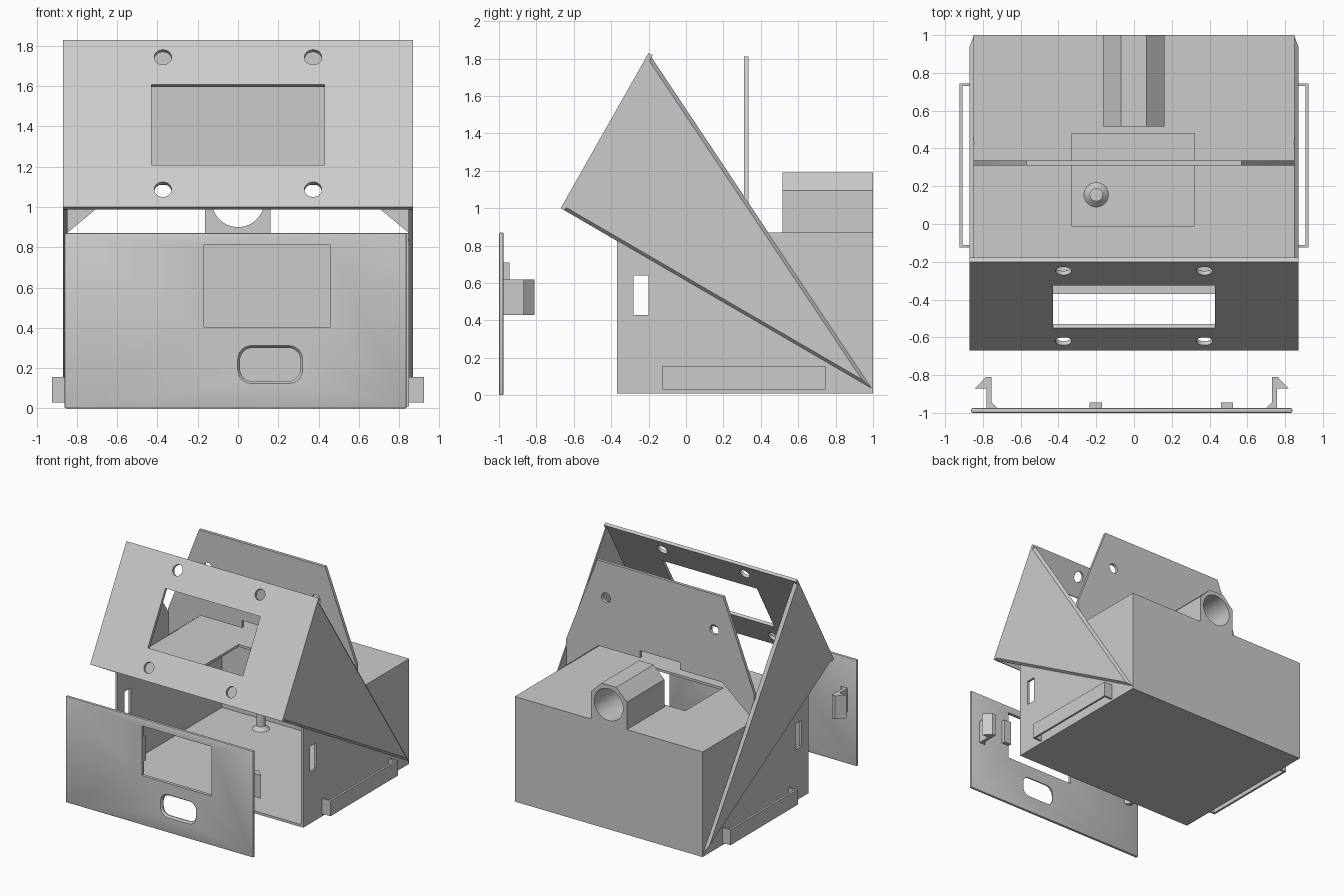
import bpy, bmesh
from math import cos, sin, pi
from mathutils import Matrix, Vector

cube = bpy.data.objects.get("Cube")
if cube:
    bpy.data.objects.remove(cube, do_unlink=True)

grey = bpy.data.materials.new("light grey")
grey.use_nodes = True
grey.diffuse_color = (0.6, 0.6, 0.6, 1)
grey.node_tree.nodes["Principled BSDF"].inputs["Base Color"].default_value = (0.6, 0.6, 0.6, 1)

PLACE = {"X": lambda a, b, t: (t, a, b),
         "Y": lambda a, b, t: (a, t, b),
         "Z": lambda a, b, t: (a, b, t)}


def prism(name, axis, outline, lo, hi, outline_hi=None):
    """Extrude an outline along an axis, optionally tapering to a second outline."""
    bm = bmesh.new()
    put = PLACE[axis]
    start = [bm.verts.new(put(a, b, lo)) for a, b in outline]
    end = [bm.verts.new(put(a, b, hi)) for a, b in (outline_hi or outline)]
    bm.faces.new(start)
    bm.faces.new(end)
    n = len(start)
    for i in range(n):
        j = (i + 1) % n
        bm.faces.new((start[i], start[j], end[j], end[i]))
    bmesh.ops.recalc_face_normals(bm, faces=bm.faces)
    mesh = bpy.data.meshes.new(name)
    bm.to_mesh(mesh)
    bm.free()
    mesh.materials.append(grey)
    ob = bpy.data.objects.new(name, mesh)
    bpy.context.collection.objects.link(ob)
    return ob


def rect(a0, a1, b0, b1):
    return [(a0, b0), (a1, b0), (a1, b1), (a0, b1)]


def circle(a, b, r, n=32):
    return [(a + r * cos(2 * pi * i / n), b + r * sin(2 * pi * i / n)) for i in range(n)]


def rounded(a0, a1, b0, b1, r, n=6):
    pts = []
    corners = [(a1 - r, b1 - r), (a0 + r, b1 - r), (a0 + r, b0 + r), (a1 - r, b0 + r)]
    for k, (a, b) in enumerate(corners):
        for i in range(n + 1):
            ang = pi / 2 * (k + i / n)
            pts.append((a + r * cos(ang), b + r * sin(ang)))
    return pts


def cut(ob, axis, outline, lo, hi, outline_hi=None):
    cutter = prism("cutter", axis, outline, lo, hi, outline_hi)
    cutter.hide_render = True
    mod = ob.modifiers.new("cut", "BOOLEAN")
    mod.operation, mod.solver, mod.object = "DIFFERENCE", "EXACT", cutter
    bpy.context.view_layer.objects.active = ob
    bpy.ops.object.modifier_apply(modifier=mod.name)
    bpy.data.objects.remove(cutter, do_unlink=True)


def smooth(ob):
    bpy.ops.object.select_all(action="DESELECT")
    ob.select_set(True)
    bpy.context.view_layer.objects.active = ob
    bpy.ops.object.shade_smooth_by_angle()


# Main box, open at the front, with a roof opening and side latch slots
box = prism("main_box", "Y", rect(-0.85, 0.85, 0.01, 0.87), -0.37, 1.0)
cut(box, "Y", rect(-0.83, 0.83, 0.03, 0.85), -0.5, 0.98)
cut(box, "Z", rect(-0.33, 0.32, -0.01, 0.48), 0.7, 1.0)
cut(box, "X", rect(-0.28, -0.2, 0.43, 0.64), -1, 1)

# Standoffs on the box floor, each with a flared foot
for i, (x, y) in enumerate([(-0.2, 0.155), (-0.38, 0.84)]):
    foot = prism(f"standoff_foot_{i + 1}", "Z", circle(x, y, 0.065), 0.03, 0.06,
                 circle(x, y, 0.035))
    post = prism(f"standoff_post_{i + 1}", "Z", circle(x, y, 0.035), 0.05, 0.2)
    smooth(foot)
    smooth(post)

# Cable tube on the rear of the roof
tube = prism("rear_tube", "Y", [(-0.165, 0.865), (0.162, 0.865), (0.162, 1.095), (0.065, 1.19),
                                (-0.068, 1.19), (-0.165, 1.095)], 0.515, 1.0)
cut(tube, "Y", circle(0, 1.03, 0.13, 48), 0.4, 1.2)
smooth(tube)

# Upright board standing across the box
half = [(0.57, 1.81), (0.85, 1.09), (0.85, 0.87), (0.56, 1.11), (0.18, 1.11), (0.18, 1.17)]
board = prism("upright_board", "Y", half + [(-a, b) for a, b in reversed(half)], 0.31, 0.335)
for x in (-0.49, 0.49):
    cut(board, "Y", circle(x, 1.52, 0.04), 0.2, 0.5)
smooth(board)

# Sloping display plate of the hood, drawn flat and then tilted into place
plate = prism("hood_display_plate", "Y", rect(-0.87, 0.87, 0, 0.954), 0, 0.025)
cut(plate, "Y", rect(-0.43, 0.43, 0.24, 0.7), -0.1, 0.1)
for x in (-0.373, 0.373):
    for s in (0.1, 0.855):
        cut(plate, "Y", circle(x, s, 0.043), -0.1, 0.1)
up = Vector((0, 0.47, 0.83)).normalized()
inward = Vector((0, 0.83, -0.47)).normalized()
tilt = Matrix((Vector((1, 0, 0)), inward, up)).transposed().to_4x4()
plate.data.transform(Matrix.Translation((0, -0.67, 1.0)) @ tilt)
smooth(plate)

# Both sides: hood cheeks with chamfered edges, and strap loops
for side, s in (("left", 1), ("right", -1)):
    prism(f"hood_cheek_{side}", "X", [(-0.67, 1.0), (-0.2, 1.83), (1.0, 0.03)],
          s * 0.847, s * 0.87, [(-0.66, 1.015), (-0.205, 1.80), (0.94, 0.085)])
    loop = [(0.845, -0.125), (0.925, -0.125), (0.925, 0.745), (0.845, 0.745),
            (0.845, 0.73), (0.908, 0.73), (0.908, -0.11), (0.845, -0.11)]
    prism(f"strap_loop_{side}", "Z", [(s * a, b) for a, b in loop], 0.03, 0.155)

# Detached front panel with a rectangular window and a flared port slot
MID = -0.012
front = prism("front_panel", "Y", rect(MID - 0.85, MID + 0.85, 0, 0.87), -1.0, -0.975)
bevel = front.modifiers.new("soft_rim", "BEVEL")
bevel.width, bevel.segments = 0.008, 2
bpy.context.view_layer.objects.active = front
bpy.ops.object.modifier_apply(modifier=bevel.name)
cut(front, "Y", rect(-0.17, 0.46, 0.405, 0.81), -1.1, -0.9)
cut(front, "Y", rounded(0.01, 0.31, 0.135, 0.3, 0.06), -1.1, -0.9)
cut(front, "Y", rounded(-0.005, 0.325, 0.12, 0.315, 0.07), -1.005, -0.985,
    rounded(0.01, 0.31, 0.135, 0.3, 0.06))
smooth(front)

# Snap clips and locating blocks behind the front panel
clip = [(0.705, -0.98), (0.768, -0.98), (0.768, -0.87), (0.83, -0.87),
        (0.772, -0.81), (0.742, -0.81), (0.742, -0.945)]
for side, s in (("left", 1), ("right", -1)):
    prism(f"snap_clip_{side}", "Z", [(MID + s * a, b) for a, b in clip], 0.43, 0.62)
for side, x in (("left", 0.46), ("right", -0.235)):
    prism(f"locating_block_{side}", "Z", rect(x, x + 0.065, -0.98, -0.945), 0.51, 0.71)
